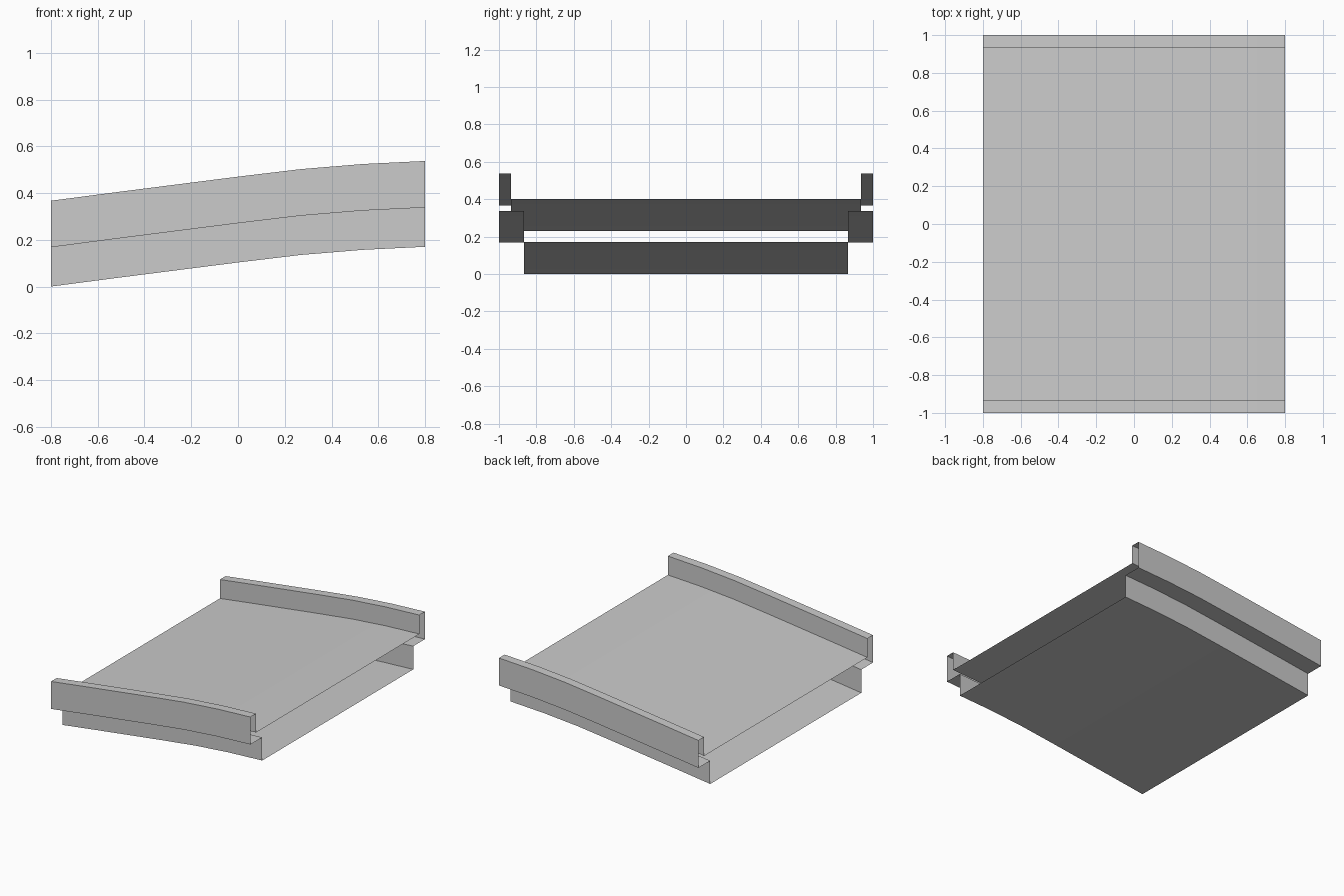
import bpy, bmesh

if "Cube" in bpy.data.objects:
    bpy.data.objects.remove(bpy.data.objects["Cube"])

# Gentle rise of the ramp along x (x, z offset)
path = [(-0.8, 0.0), (-0.533, 0.035), (-0.267, 0.069), (0.0, 0.103),
        (0.267, 0.135), (0.533, 0.157), (0.8, 0.17)]

# Half cross-section (y, z): floor, side wall, ledge, rail, deck
half = [(0.865, 0.0), (0.865, 0.168), (1.0, 0.168), (1.0, 0.367),
        (0.935, 0.367), (0.935, 0.23), (0.8, 0.23)]
profile = half + [(-y, z) for y, z in reversed(half)]


def sweep(name, section, rail):
    """Sweep a closed section along the path, leaving both ends open."""
    bm = bmesh.new()
    rings = [[bm.verts.new((x, y, z + dz)) for y, z in section] for x, dz in rail]
    n = len(section)
    for a, b in zip(rings, rings[1:]):
        for i in range(n):
            j = (i + 1) % n
            # wound so that every face points outward
            bm.faces.new((a[i], b[i], b[j], a[j]))
    mesh = bpy.data.meshes.new(name)
    bm.normal_update()
    bm.to_mesh(mesh)
    bm.free()
    obj = bpy.data.objects.new(name, mesh)
    bpy.context.collection.objects.link(obj)
    return obj


# Hollow bridge ramp shell with raised side rails
ramp = sweep("ramp_shell", profile, path)
bpy.context.view_layer.objects.active = ramp
ramp.select_set(True)
bpy.ops.object.shade_smooth_by_angle(angle=0.6)
